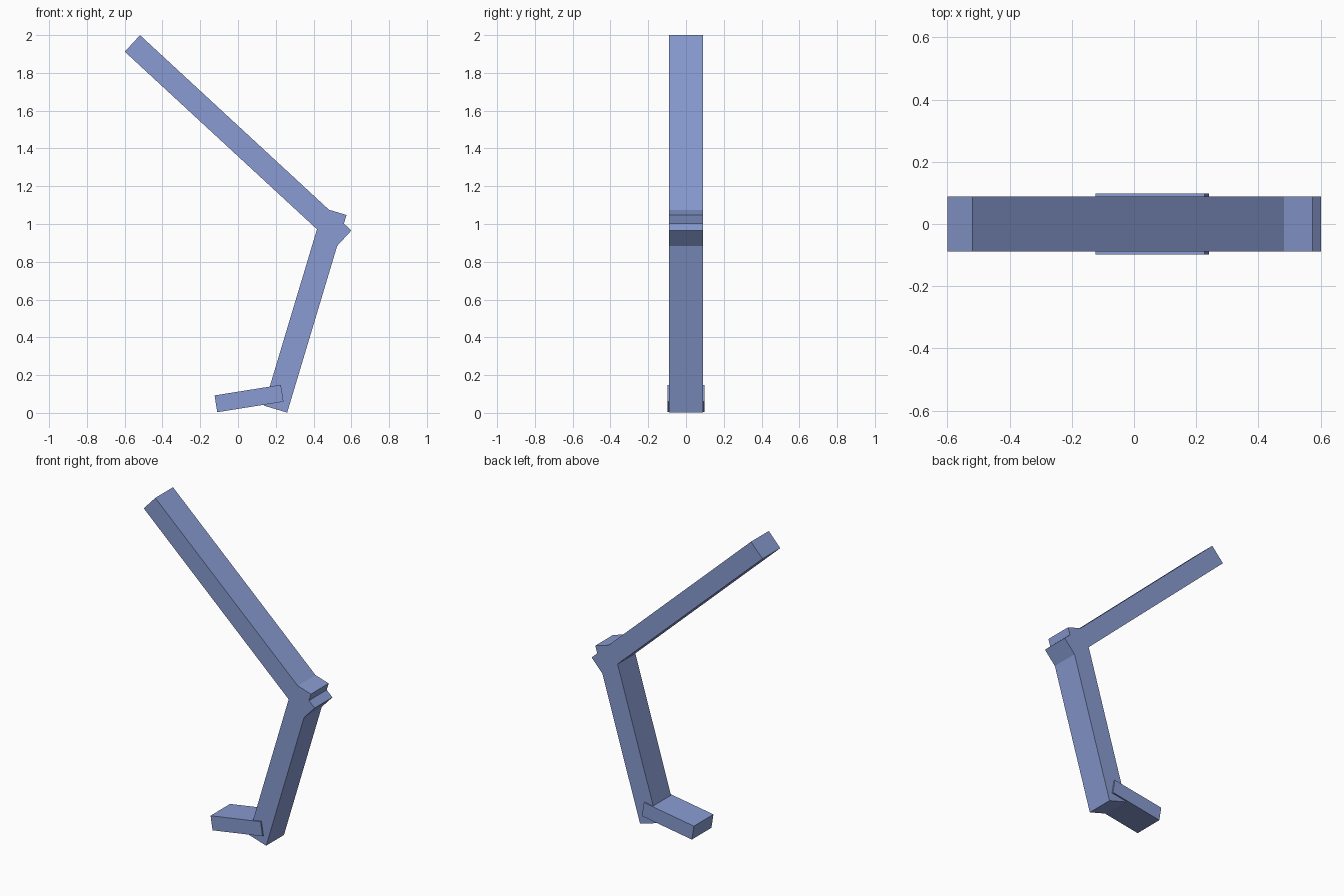
import bpy
import math
from mathutils import Vector

cube = bpy.data.objects.get("Cube")
if cube:
    bpy.data.objects.remove(cube, do_unlink=True)

# Single blue paint
blue = bpy.data.materials.new("soft_blue")
blue.use_nodes = True
colour = (0.25, 0.33, 0.64, 1)
blue.diffuse_color = colour
blue.node_tree.nodes["Principled BSDF"].inputs["Base Color"].default_value = colour


def bar(name, start, end, thickness, depth):
    """Box whose centre line runs from start to end in the xz plane."""
    a, b = Vector(start), Vector(end)
    run = b - a
    mid = (a + b) / 2
    bpy.ops.mesh.primitive_cube_add(size=1, location=(mid.x, 0, mid.y))
    obj = bpy.context.object
    obj.name = name
    obj.scale = (run.length, depth, thickness)
    obj.rotation_euler.y = -math.atan2(run.y, run.x)
    obj.data.materials.append(blue)
    return obj


# Jointed leg: thigh, shin and a slightly wider foot
bar("upper_leg", (-0.559, 1.956), (0.56, 0.922), 0.119, 0.178)
bar("lower_leg", (0.199, 0.02), (0.513, 1.066), 0.128, 0.178)
bar("foot", (-0.117, 0.048), (0.234, 0.104), 0.09, 0.196)
